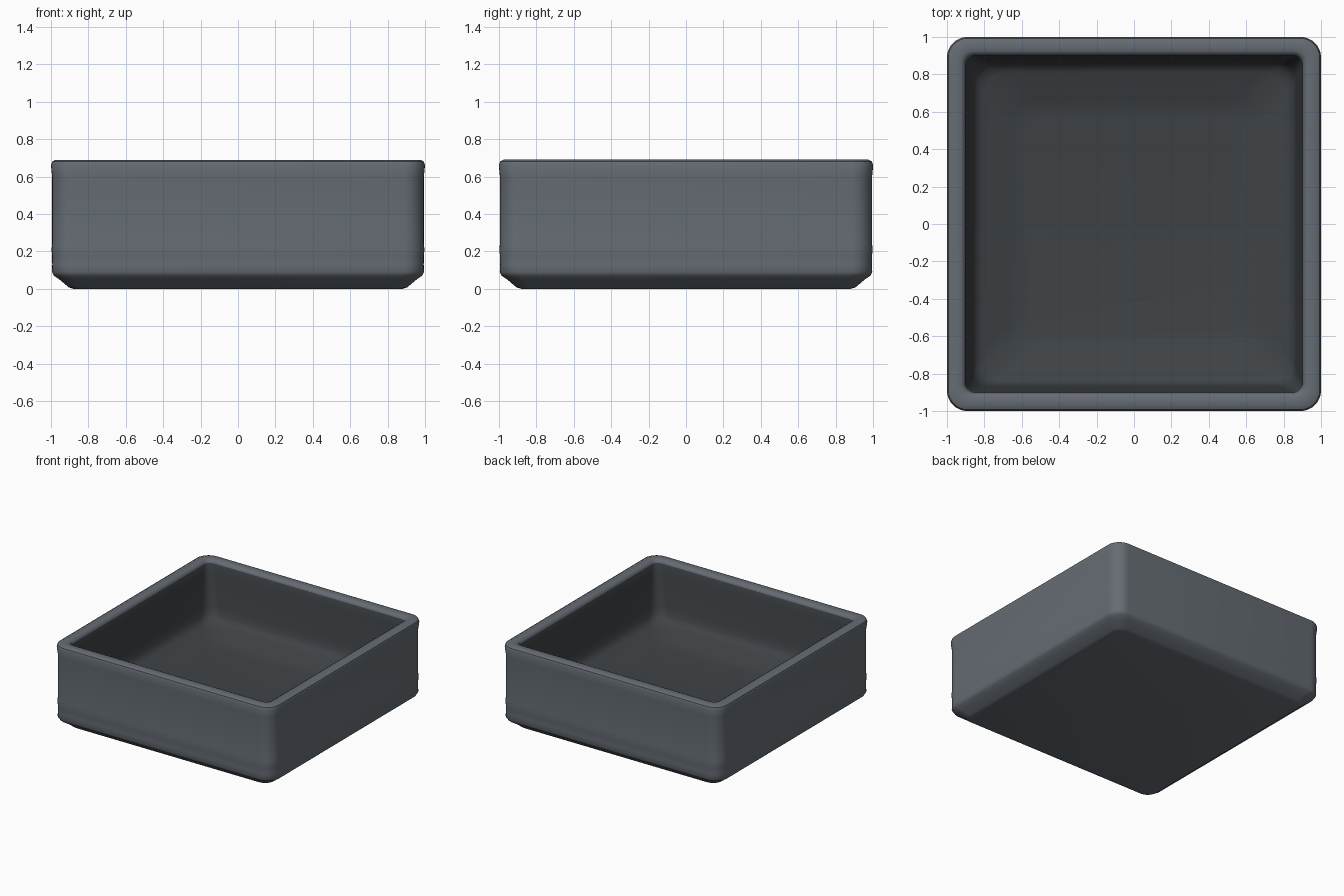
import bpy, bmesh, math

if "Cube" in bpy.data.objects:
    bpy.data.objects.remove(bpy.data.objects["Cube"])

def material(name, rgb):
    m = bpy.data.materials.new(name)
    m.diffuse_color = (*rgb, 1)
    m.use_nodes = True
    m.node_tree.nodes["Principled BSDF"].inputs["Base Color"].default_value = m.diffuse_color
    return m

slate = material("slate grey", (0.13, 0.15, 0.172))
dark = material("dark slate interior", (0.05, 0.056, 0.062))

SEG = 8  # segments per rounded corner

def ring(bm, half, radius, z):
    """Rounded square loop of vertices at height z."""
    verts = []
    for k in range(4):
        a0 = k * math.pi / 2
        cx = (half - radius) * (1 if k in (0, 3) else -1)
        cy = (half - radius) * (1 if k in (0, 1) else -1)
        for i in range(SEG + 1):
            a = a0 + i / SEG * math.pi / 2
            verts.append(bm.verts.new((cx + radius * math.cos(a),
                                       cy + radius * math.sin(a), z)))
    return verts

# Profile from the underside, up the outside, over the rim: half width, corner radius, height
outside = [
    (0.88, 0.07, 0.0), (0.905, 0.08, 0.008), (0.955, 0.10, 0.05),
    (0.985, 0.11, 0.07), (0.995, 0.11, 0.09), (0.993, 0.11, 0.13),
    (0.994, 0.11, 0.18), (0.997, 0.11, 0.21), (0.994, 0.11, 0.24),
    (0.994, 0.11, 0.60), (1.0, 0.11, 0.66), (0.993, 0.105, 0.68),
    (0.975, 0.10, 0.69), (0.925, 0.065, 0.69), (0.91, 0.055, 0.682),
    (0.902, 0.05, 0.665),
]
# Down the inner wall, across the floor border and into its shallow sunken middle
inside = [
    (0.895, 0.06, 0.60), (0.87, 0.085, 0.34), (0.86, 0.10, 0.28),
    (0.845, 0.12, 0.245), (0.81, 0.13, 0.225), (0.72, 0.13, 0.21),
    (0.66, 0.12, 0.18), (0.58, 0.11, 0.165),
]

# Square tray
bm = bmesh.new()
rings = [ring(bm, *p) for p in outside + inside]
for j, (a, b) in enumerate(zip(rings, rings[1:])):
    for i in range(len(a)):
        n = (i + 1) % len(a)
        f = bm.faces.new((a[i], a[n], b[n], b[i]))
        f.material_index = 1 if j >= len(outside) - 1 else 0
bm.faces.new(rings[0][::-1])              # underside
bm.faces.new(rings[-1]).material_index = 1  # floor centre
bmesh.ops.recalc_face_normals(bm, faces=bm.faces)

mesh = bpy.data.meshes.new("square_tray")
bm.to_mesh(mesh)
bm.free()
mesh.materials.append(slate)
mesh.materials.append(dark)
tray = bpy.data.objects.new("square_tray", mesh)
bpy.context.collection.objects.link(tray)
bpy.context.view_layer.objects.active = tray
tray.select_set(True)
bpy.ops.object.shade_smooth_by_angle(angle=math.radians(40))
